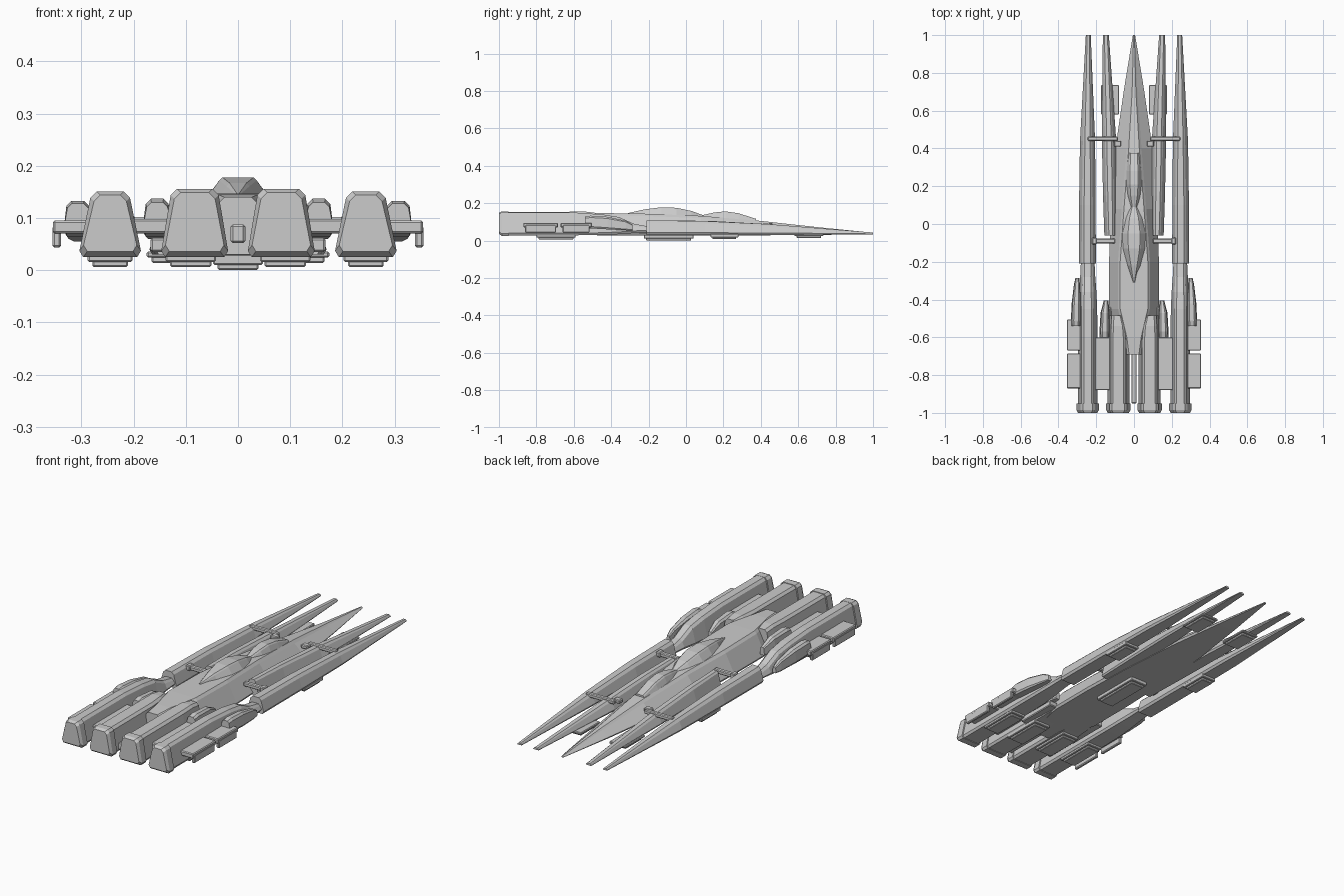
import bpy, bmesh

grey = bpy.data.materials.new("hull_grey")
grey.diffuse_color = (0.6, 0.6, 0.6, 1)


def finish(name, bm, mirror, angle=None):
    bmesh.ops.recalc_face_normals(bm, faces=bm.faces)
    mesh = bpy.data.meshes.new(name)
    bm.to_mesh(mesh)
    bm.free()
    mesh.materials.append(grey)
    ob = bpy.data.objects.new(name, mesh)
    bpy.context.collection.objects.link(ob)
    if mirror:
        ob.modifiers.new("mirror", 'MIRROR')
    return ob


def loft(name, stations, mirror=True, chamfer=0.012):
    """Chamfered trapezoid sections along y: (y, centre x, bottom half, top half, z bottom, z top)."""
    bm = bmesh.new()
    rings = []
    for y, cx, wb, wt, zb, zt in stations:
        c = min(chamfer, (zt - zb) * 0.3, wt * 0.45)
        half = [(wb - c * 0.6, zb), (wb, zb + c), (wt, zt - c), (wt - c, zt)]
        pts = half + [(-x, z) for x, z in reversed(half)]
        rings.append([bm.verts.new((cx + x, y, z)) for x, z in pts])
    for a, b in zip(rings, rings[1:]):
        for i in range(8):
            j = (i + 1) % 8
            bm.faces.new((a[i], a[j], b[j], b[i]))
    bm.faces.new(rings[0])
    bm.faces.new(rings[-1])
    return finish(name, bm, mirror)


def box(name, x0, x1, y0, y1, z0, z1, mirror=True, bevel=0.004):
    bm = bmesh.new()
    bmesh.ops.create_cube(bm, size=1)
    for v in bm.verts:
        v.co = ((x0 + x1) / 2 + v.co.x * (x1 - x0),
                (y0 + y1) / 2 + v.co.y * (y1 - y0),
                (z0 + z1) / 2 + v.co.z * (z1 - z0))
    bmesh.ops.bevel(bm, geom=bm.edges[:], offset=bevel, segments=1, affect='EDGES')
    return finish(name, bm, mirror)


# central hull with long pointed nose
loft("hull", [
    (-0.69, 0, 0.045, 0.038, 0.03, 0.14),
    (-0.60, 0, 0.10, 0.05, 0.03, 0.145),
    (-0.45, 0, 0.132, 0.085, 0.028, 0.147),
    (-0.20, 0, 0.132, 0.085, 0.028, 0.143),
    (0.08, 0, 0.122, 0.065, 0.028, 0.132),
    (0.40, 0, 0.098, 0.04, 0.028, 0.105),
    (0.70, 0, 0.055, 0.018, 0.03, 0.072),
    (1.00, 0, 0.006, 0.004, 0.034, 0.042)], mirror=False)
box("tail_spine", -0.014, 0.014, -0.95, -0.66, 0.052, 0.088, False)

# raised canopies
loft("rear_canopy", [
    (-0.31, 0, 0.006, 0.004, 0.12, 0.147),
    (-0.22, 0, 0.045, 0.022, 0.12, 0.167),
    (-0.13, 0, 0.068, 0.036, 0.12, 0.178),
    (-0.05, 0, 0.070, 0.038, 0.12, 0.175),
    (0.03, 0, 0.055, 0.030, 0.11, 0.158),
    (0.09, 0, 0.030, 0.016, 0.11, 0.136)], False, 0.006)
loft("front_canopy", [
    (0.08, 0, 0.028, 0.014, 0.10, 0.134),
    (0.15, 0, 0.042, 0.024, 0.10, 0.150),
    (0.21, 0, 0.047, 0.027, 0.10, 0.156),
    (0.28, 0, 0.047, 0.027, 0.09, 0.146),
    (0.375, 0, 0.038, 0.024, 0.08, 0.116)], False, 0.006)

# engine nacelles
loft("outer_nacelle", [
    (-0.96, 0.245, 0.052, 0.032, 0.028, 0.150),
    (-0.60, 0.245, 0.052, 0.032, 0.028, 0.150),
    (-0.45, 0.245, 0.050, 0.032, 0.030, 0.140),
    (-0.36, 0.245, 0.046, 0.030, 0.034, 0.126),
    (-0.28, 0.245, 0.040, 0.028, 0.040, 0.090),
    (-0.20, 0.245, 0.036, 0.026, 0.045, 0.075)])
loft("inner_nacelle", [
    (-0.96, 0.083, 0.058, 0.040, 0.028, 0.153),
    (-0.62, 0.083, 0.058, 0.040, 0.028, 0.154),
    (-0.54, 0.085, 0.052, 0.036, 0.030, 0.155),
    (-0.485, 0.09, 0.045, 0.028, 0.032, 0.148)])
# flared nacelle ends
for name, x, wb, wt, top in (("outer_engine_cap", 0.245, 0.059, 0.038, 0.151),
                             ("inner_engine_cap", 0.083, 0.064, 0.046, 0.156)):
    loft(name, [
        (-1.00, x, wb - 0.008, wt - 0.007, 0.036, top - 0.007),
        (-0.985, x, wb, wt, 0.025, top),
        (-0.95, x, wb, wt, 0.025, top)])
loft("inner_engine_plate", [
    (-1.0, 0.088, 0.046, 0.028, 0.04, 0.142),
    (-0.985, 0.088, 0.05, 0.031, 0.036, 0.147)], chamfer=0.005)

# long forward spears
loft("outer_spear", [
    (-0.21, 0.247, 0.045, 0.030, 0.030, 0.108),
    (0.10, 0.247, 0.044, 0.029, 0.030, 0.104),
    (0.44, 0.246, 0.040, 0.025, 0.030, 0.088),
    (1.00, 0.242, 0.013, 0.009, 0.033, 0.043)])
loft("inner_spear", [
    (-0.06, 0.123, 0.034, 0.018, 0.030, 0.108),
    (0.15, 0.127, 0.037, 0.021, 0.030, 0.104),
    (0.44, 0.132, 0.038, 0.022, 0.030, 0.088),
    (1.00, 0.149, 0.016, 0.011, 0.033, 0.043)])

# struts that tie the spears to the hull
box("front_strut", 0.085, 0.245, 0.44, 0.462, 0.074, 0.094)
box("front_strut_foot", 0.068, 0.105, 0.41, 0.44, 0.072, 0.092)
box("rear_strut", 0.10, 0.222, -0.102, -0.078, 0.082, 0.102)
box("rear_strut_clamp", 0.198, 0.222, -0.108, -0.072, 0.08, 0.106)

# rounded side pods
loft("outer_pod", [
    (-0.54, 0.307, 0.027, 0.020, 0.07, 0.128),
    (-0.51, 0.307, 0.027, 0.022, 0.065, 0.133),
    (-0.42, 0.305, 0.025, 0.020, 0.06, 0.127),
    (-0.32, 0.302, 0.016, 0.013, 0.055, 0.105),
    (-0.285, 0.300, 0.010, 0.008, 0.055, 0.085)])
loft("inner_pod", [
    (-0.60, 0.155, 0.028, 0.020, 0.07, 0.130),
    (-0.57, 0.155, 0.028, 0.022, 0.065, 0.137),
    (-0.47, 0.153, 0.024, 0.019, 0.06, 0.130),
    (-0.405, 0.148, 0.012, 0.010, 0.06, 0.100)])

# side plates with drooping lips, and bridges between nacelles
for label, y0, y1 in (("rear", -0.87, -0.685), ("front", -0.67, -0.505)):
    box(label + "_side_plate", 0.27, 0.355, y0, y1, 0.070, 0.095)
    box(label + "_plate_lip", 0.339, 0.356, y0 + 0.01, y1 - 0.01, 0.043, 0.085)
box("nacelle_bridge", 0.12, 0.22, -0.88, -0.60, 0.070, 0.098)
box("side_fairing", 0.12, 0.168, -0.66, -0.44, 0.035, 0.062)

# belly pads: wide rim and lower inset plate
for name, x0, x1, y0, y1, z0 in (
        ("outer_engine_pad", 0.205, 0.285, -0.80, -0.59, 0.006),
        ("inner_engine_pad", 0.045, 0.136, -0.80, -0.59, 0.006),
        ("outer_spear_pad", 0.208, 0.284, 0.13, 0.28, 0.007),
        ("inner_spear_pad", 0.082, 0.172, 0.58, 0.735, 0.014),
        ("belly_pad", -0.045, 0.045, -0.225, 0.04, 0.0)):
    side = x0 > 0
    box(name + "_rim", x0 - 0.003, x1 + 0.003, y0, y1, z0 + 0.010, 0.036, side, 0.003)
    box(name, x0 + 0.006, x1 - 0.006, y0 + 0.012, y1 - 0.012, z0, 0.034, side, 0.003)
